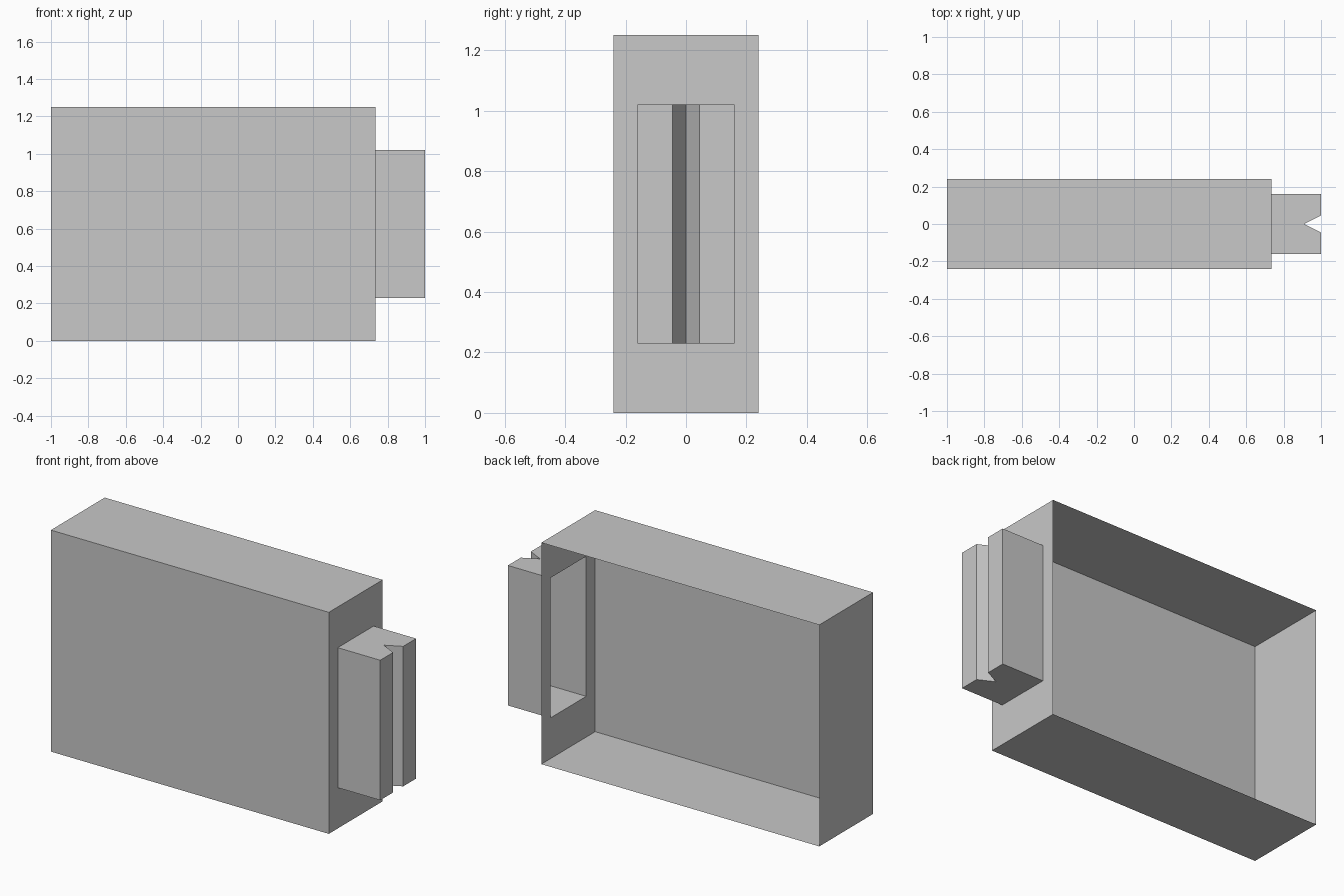
import bpy
import bmesh

if "Cube" in bpy.data.objects:
    bpy.data.objects.remove(bpy.data.objects["Cube"], do_unlink=True)

GREY = 0.58
grey = bpy.data.materials.new("plain grey")
grey.use_nodes = True
grey.diffuse_color = (GREY, GREY, GREY, 1)
grey.node_tree.nodes["Principled BSDF"].inputs["Base Color"].default_value = (GREY, GREY, GREY, 1)

# Shared dimensions
LEFT, WALL, TIP = -1.0, 0.735, 1.0
DEPTH, HEIGHT = 0.24, 1.25
LUG_DEPTH, LUG_LOW, LUG_TOP = 0.16, 0.23, 1.02


def finish(bm, name):
    mesh = bpy.data.meshes.new(name)
    bm.to_mesh(mesh)
    bm.free()
    mesh.materials.append(grey)
    obj = bpy.data.objects.new(name, mesh)
    bpy.context.collection.objects.link(obj)
    return obj


def prism(profile, low, high):
    """Closed sheet prism, an xy profile (counter-clockwise) raised along z."""
    bm = bmesh.new()
    base = bm.faces.new([bm.verts.new((x, y, low)) for x, y in profile])
    top = bmesh.ops.extrude_face_region(bm, geom=[base], use_keep_orig=True)
    verts = [v for v in top["geom"] if isinstance(v, bmesh.types.BMVert)]
    bmesh.ops.translate(bm, verts=verts, vec=(0, 0, high - low))
    bmesh.ops.recalc_face_normals(bm, faces=bm.faces)
    return bm


def remove_facing(bm, axis, position):
    """Delete the faces lying wholly on one axis plane."""
    flat = [f for f in bm.faces if all(abs(v.co[axis] - position) < 1e-4 for v in f.verts)]
    bmesh.ops.delete(bm, geom=flat, context="FACES_ONLY")


# Hollow case: thin sheet box, open at the back
bm = prism([(LEFT, -DEPTH), (WALL, -DEPTH), (WALL, DEPTH), (LEFT, DEPTH)], 0, HEIGHT)
remove_facing(bm, 1, DEPTH)

# Side wall: replaced by a frame around the opening into the lug
remove_facing(bm, 0, WALL)
outer = [(-DEPTH, 0), (DEPTH, 0), (DEPTH, HEIGHT), (-DEPTH, HEIGHT)]
inner = [(-LUG_DEPTH, LUG_LOW), (LUG_DEPTH, LUG_LOW), (LUG_DEPTH, LUG_TOP), (-LUG_DEPTH, LUG_TOP)]
rings = [[bm.verts.new((WALL, y, z)) for y, z in ring] for ring in (outer, inner)]
for i in range(4):
    j = (i + 1) % 4
    bm.faces.new((rings[0][i], rings[0][j], rings[1][j], rings[1][i]))
bmesh.ops.remove_doubles(bm, verts=bm.verts, dist=0.0001)
finish(bm, "case_shell")

# Hollow lug with a vertical V groove, open towards the case
bm = prism([(WALL, -LUG_DEPTH), (TIP, -LUG_DEPTH), (TIP, -0.045), (0.91, 0),
            (TIP, 0.045), (TIP, LUG_DEPTH), (WALL, LUG_DEPTH)], LUG_LOW, LUG_TOP)
remove_facing(bm, 0, WALL)
finish(bm, "grooved_lug")
